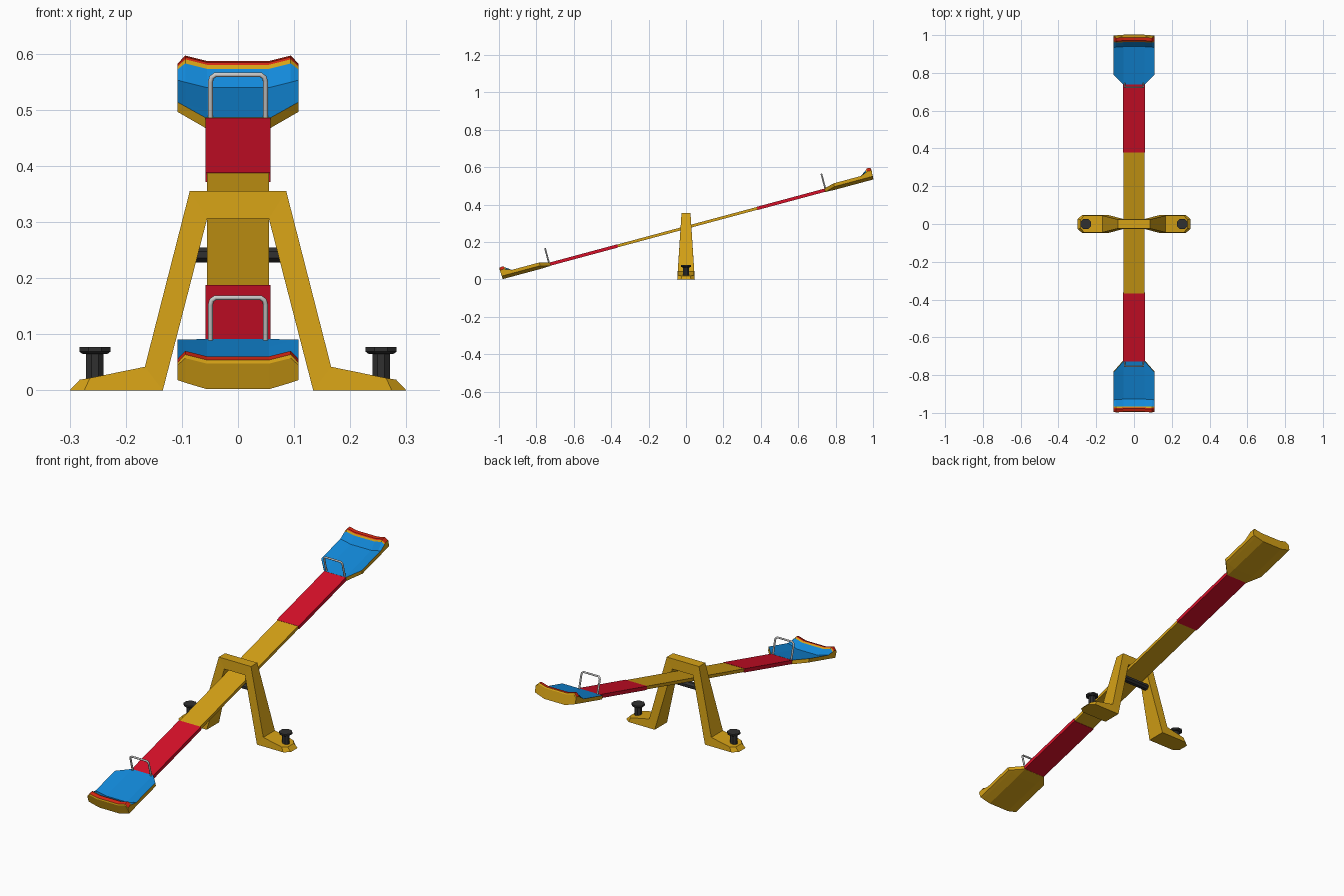
import bpy, bmesh, math
from mathutils import Matrix

if "Cube" in bpy.data.objects:
    bpy.data.objects.remove(bpy.data.objects["Cube"])

def material(name, rgb):
    m = bpy.data.materials.new(name)
    m.diffuse_color = (*rgb, 1)
    m.use_nodes = True
    m.node_tree.nodes["Principled BSDF"].inputs["Base Color"].default_value = m.diffuse_color
    return m

YELLOW = material("yellow", (0.67, 0.36, 0.008))
RED = material("red", (0.68, 0.005, 0.022))
BLUE = material("blue", (0.006, 0.25, 0.70))
STRIPE = material("stripe_red", (0.68, 0.02, 0.006))
BLACK = material("black", (0.03, 0.03, 0.03))

# Tilted frame of the plank: local y runs along it, local z is its normal
TILT = Matrix.Translation((0, 0.008, 0.28)) @ Matrix.Rotation(math.radians(15.05), 4, 'X')
ENDS = {"high": TILT, "low": TILT @ Matrix.Rotation(math.pi, 4, 'Z')}

def finish(name, bm, mats, matrix=Matrix()):
    bmesh.ops.recalc_face_normals(bm, faces=bm.faces)
    me = bpy.data.meshes.new(name)
    bm.to_mesh(me)
    bm.free()
    for m in mats:
        me.materials.append(m)
    ob = bpy.data.objects.new(name, me)
    ob.matrix_world = matrix
    bpy.context.collection.objects.link(ob)
    return ob

def box(name, x, y0, y1, z0, z1, mat, matrix):
    bm = bmesh.new()
    bmesh.ops.create_cube(bm, size=1, matrix=Matrix.Translation((0, (y0 + y1) / 2, (z0 + z1) / 2))
                          @ Matrix.Diagonal((2 * x, y1 - y0, z1 - z0, 1)))
    finish(name, bm, [mat], matrix)

def lathe(name, profile, sides, matrix, mat):
    """Closed solid of revolution from (radius, height) points."""
    bm = bmesh.new()
    rings = []
    for r, z in profile:
        angles = [(i + 0.5) * math.tau / sides for i in range(sides)]
        rings.append([bm.verts.new((r * math.cos(a), r * math.sin(a), z)) for a in angles])
    for a, b in zip(rings, rings[1:]):
        for i in range(sides):
            j = (i + 1) % sides
            bm.faces.new((a[i], a[j], b[j], b[i]))
    bm.faces.new(rings[0])
    bm.faces.new(rings[-1])
    finish(name, bm, [mat], matrix)

# A-frame: four-cornered sections (outer x, z, half depth, inner x, z, half depth)
half = [(0.282, 0.019, 0.024, 0.300, 0.0, 0.026),
        (0.264, 0.022, 0.044, 0.274, 0.0, 0.047),
        (0.166, 0.042, 0.044, 0.134, 0.0, 0.047),
        (0.086, 0.355, 0.024, 0.055, 0.306, 0.026)]
sections = [(1, s) for s in half] + [(-1, s) for s in reversed(half)]
bm = bmesh.new()
rings = []
for sign, (ox, oz, oh, ix, iz, ih) in sections:
    corners = ((ox, -oh, oz), (ox, oh, oz), (ix, ih, iz), (ix, -ih, iz))
    rings.append([bm.verts.new((sign * x, y, z)) for x, y, z in corners])
for a, b in zip(rings, rings[1:]):
    for i in range(4):
        j = (i + 1) % 4
        bm.faces.new((a[i], a[j], b[j], b[i]))
bm.faces.new(rings[0])
bm.faces.new(rings[-1])
finish("support_frame", bm, [YELLOW])

# Pivot axle under the plank and the ground bolts
lathe("pivot_axle", [(0.0145, -0.09), (0.0145, 0.09)], 8,
      Matrix.Translation((0, 0, 0.2415)) @ Matrix.Diagonal((1, 1.4, 1, 1))
      @ Matrix.Rotation(math.pi / 2, 4, 'Y'), BLACK)
for side, x in (("left", -0.255), ("right", 0.255)):
    lathe(side + "_ground_bolt",
          [(0.017, 0.01), (0.017, 0.065), (0.024, 0.065), (0.030, 0.069), (0.030, 0.077)],
          8, Matrix.Translation((x, 0, 0)), BLACK)

# Plank centre
box("plank_centre", 0.055, -0.39, 0.39, -0.0075, 0.0075, YELLOW, TILT)

# Seat rows: (distance, half width, shoulder x, middle height, shoulder height, edge height)
SEAT = [(0.760, 0.058, 0.057, 0.009, 0.009, 0.009),
        (0.815, 0.108, 0.094, 0.009, 0.019, 0.023),
        (0.966, 0.108, 0.094, 0.009, 0.019, 0.023),
        (0.998, 0.108, 0.094, 0.035, 0.045, 0.034),
        (1.004, 0.108, 0.094, 0.041, 0.051, 0.037),
        (1.009, 0.108, 0.094, 0.044, 0.054, 0.039),
        (1.026, 0.108, 0.094, 0.042, 0.052, 0.037),
        (1.029, 0.108, 0.094, 0.036, 0.046, 0.033),
        (1.026, 0.108, 0.094, -0.012, 0.000, 0.005),
        (0.815, 0.108, 0.094, -0.012, 0.000, 0.005),
        (0.760, 0.058, 0.057, -0.010, -0.010, -0.010)]
ROW_MATERIAL = {0: 1, 1: 1, 2: 1, 4: 2, 5: 2}

def seat(name, matrix):
    bm = bmesh.new()
    rows = []
    for s, w, sh, tm, ts, te in SEAT:
        cols = ((-w, te), (-sh, ts), (-0.055, tm), (0.055, tm), (sh, ts), (w, te))
        rows.append([bm.verts.new((x, s, t)) for x, t in cols])
    n = len(rows)
    for r in range(n):
        a, b = rows[r], rows[(r + 1) % n]
        for c in range(5):
            f = bm.faces.new((a[c], a[c + 1], b[c + 1], b[c]))
            f.material_index = ROW_MATERIAL.get(r, 0)
    for c in (0, 5):
        bm.faces.new([rows[i][c] for i in (0, 1, 9, 10)])
        bm.faces.new([rows[i][c] for i in range(1, 10)])
    finish(name, bm, [YELLOW, BLUE, STRIPE], matrix)

def handle(name, matrix):
    cu = bpy.data.curves.new(name, 'CURVE')
    cu.dimensions = '3D'
    cu.bevel_depth = 0.0045
    cu.bevel_resolution = 2
    cu.use_fill_caps = True
    right = [(0.049, 0.0), (0.049, 0.074), (0.047, 0.082), (0.040, 0.087)]
    path = [(-x, z) for x, z in right] + right[::-1]
    sp = cu.splines.new('POLY')
    sp.points.add(len(path) - 1)
    for p, (x, z) in zip(sp.points, path):
        p.co = (x, 0.765, z, 1)
    ob = bpy.data.objects.new(name, cu)
    ob.matrix_world = matrix
    bpy.context.collection.objects.link(ob)

# Both ends: red plank section, seat and handle
for end, matrix in ENDS.items():
    box(end + "_plank_section", 0.058, 0.386, 0.772, -0.009, 0.0085, RED, matrix)
    seat(end + "_seat", matrix)
    handle(end + "_handle", matrix)
